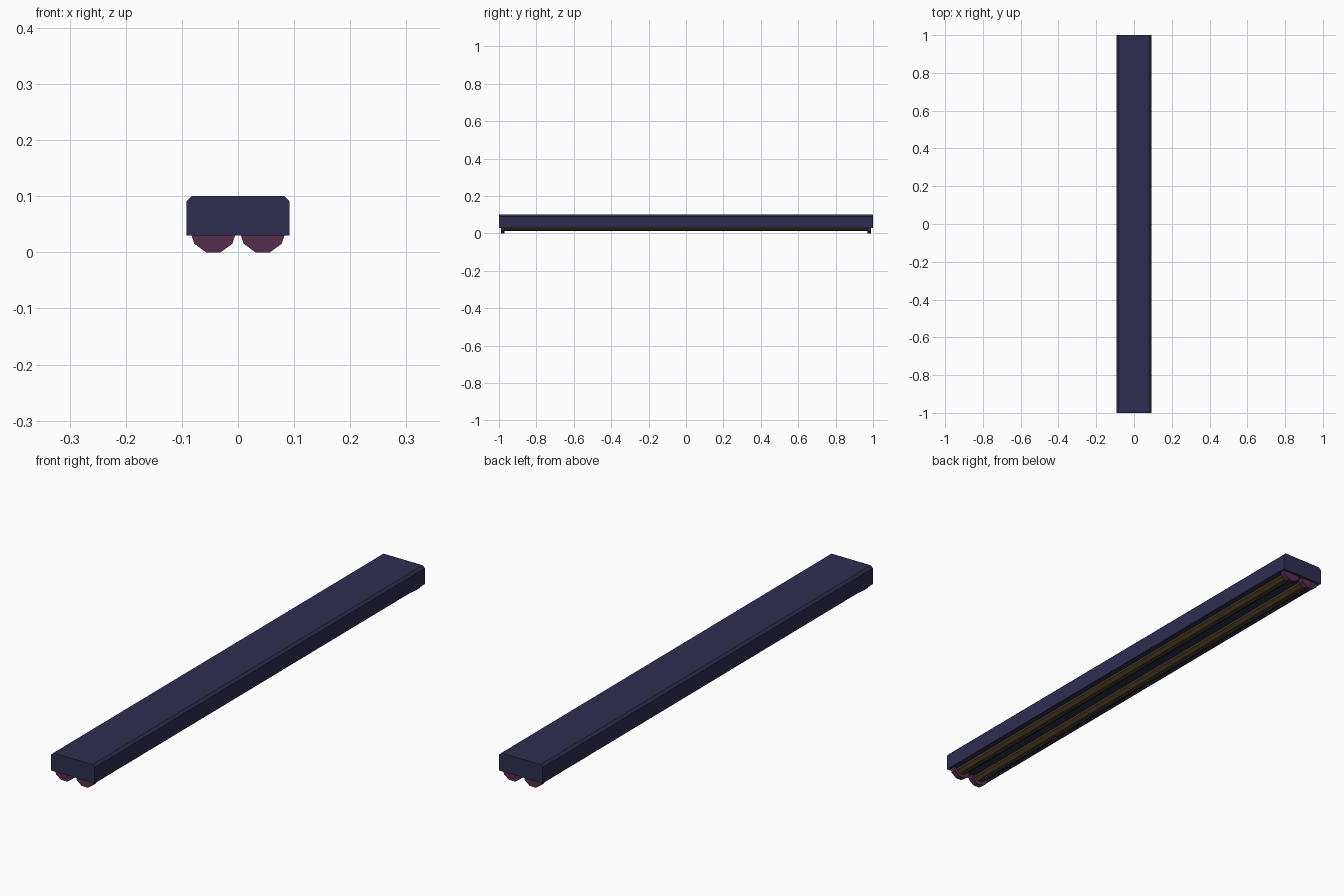
import bpy
import math

cube = bpy.data.objects.get("Cube")
if cube:
    bpy.data.objects.remove(cube, do_unlink=True)


def make_material(name, rgb):
    mat = bpy.data.materials.new(name)
    mat.use_nodes = True
    colour = (*rgb, 1.0)
    mat.diffuse_color = colour
    mat.node_tree.nodes["Principled BSDF"].inputs["Base Color"].default_value = colour
    return mat


def extrude_profile(name, profile, y0, y1, mat):
    """Prism along y from a counter-clockwise (x, z) outline seen from the front."""
    n = len(profile)
    verts = [(x, y, z) for y in (y0, y1) for x, z in profile]
    faces = [tuple(range(n)), tuple(reversed(range(n, 2 * n)))]
    for i in range(n):
        j = (i + 1) % n
        faces.append((i, i + n, j + n, j))
    mesh = bpy.data.meshes.new(name)
    mesh.from_pydata(verts, [], faces)
    mesh.materials.append(mat)
    obj = bpy.data.objects.new(name, mesh)
    bpy.context.collection.objects.link(obj)
    return obj


def polygon(cx, cz, radius, sides=10):
    """Regular outline with a flat side at the bottom."""
    angles = [-math.pi / 2 + (i + 0.5) * math.tau / sides for i in range(sides)]
    return [(cx + radius * math.cos(a), cz + radius * math.sin(a)) for a in angles]


navy = make_material("navy_housing", (0.027, 0.027, 0.082))
plum = make_material("plum_socket", (0.09, 0.026, 0.074))
brown = make_material("brown_tube", (0.08, 0.048, 0.021))

# Housing with chamfered upper long edges
W, BOTTOM, TOP, C = 0.092, 0.03, 0.10, 0.009
extrude_profile("housing", [(-W, BOTTOM), (W, BOTTOM), (W, TOP - C),
                            (W - C, TOP), (-W + C, TOP), (-W, TOP - C)],
                -1.0, 1.0, navy)

# Two tubes, each held by a socket at both ends
AXIS_Z = 0.04
for side, x in (("left", 0.044), ("right", -0.044)):
    extrude_profile(f"{side}_tube", polygon(x, AXIS_Z, 0.028), -0.975, 0.975, brown)
    for end, y in (("front", -0.98), ("back", 0.98)):
        extrude_profile(f"{side}_{end}_socket", polygon(x, AXIS_Z, 0.042),
                        y - 0.01, y + 0.01, plum)
